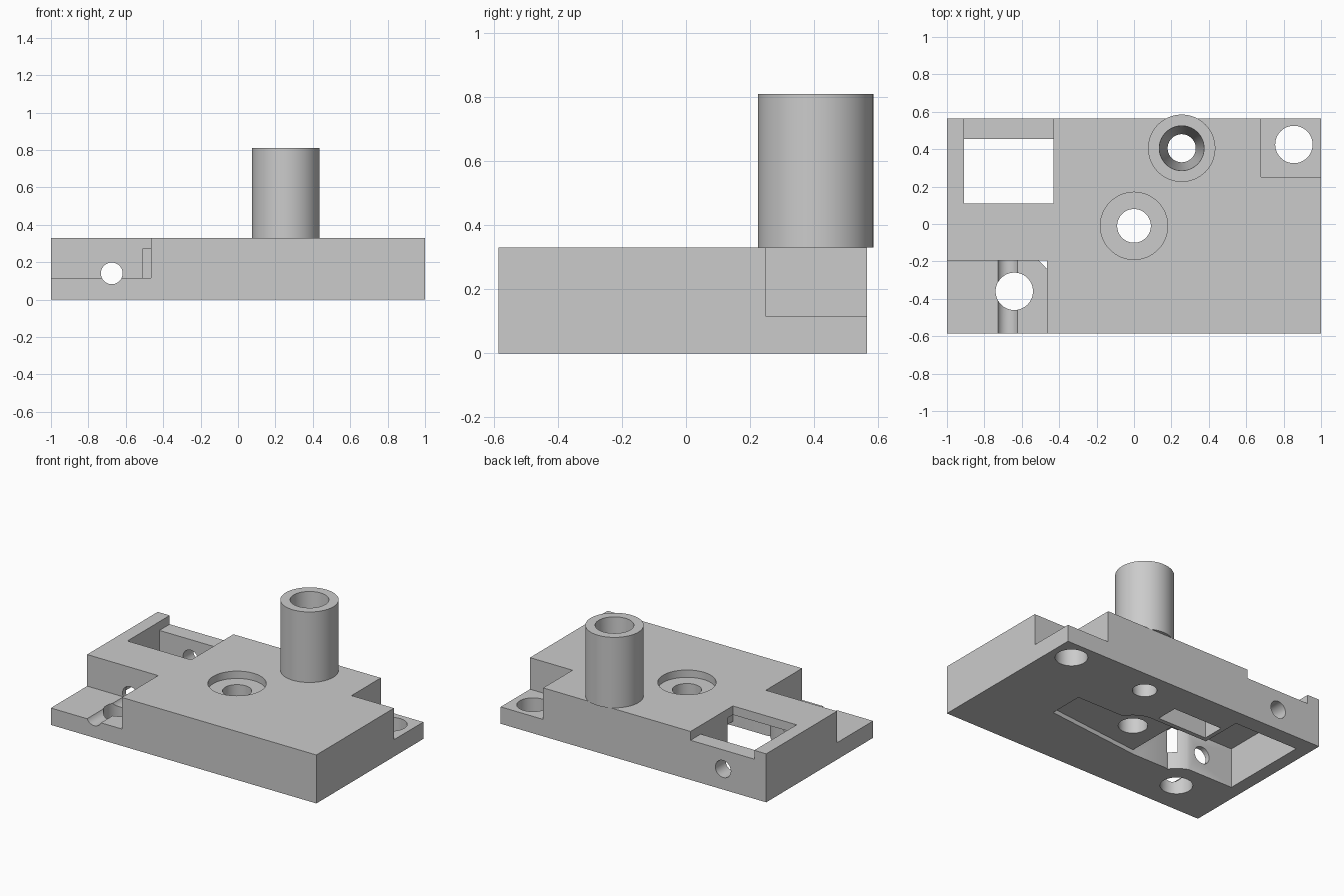
import bpy, bmesh, math

old = bpy.data.objects.get("Cube")
if old:
    bpy.data.objects.remove(old, do_unlink=True)

grey = bpy.data.materials.new("plain grey")
grey.use_nodes = True
GREY = (0.6, 0.6, 0.6, 1)
grey.diffuse_color = GREY
grey.node_tree.nodes["Principled BSDF"].inputs["Base Color"].default_value = GREY

TOP = 0.33          # top of the base block
SHELF = 0.115       # height of the two mounting shelves
ROOF = 0.27         # ceiling of the deep pocket
FRONT, BACK = -0.585, 0.565


def prism(name, outline, z0, z1):
    """Extrude a closed outline between two heights."""
    bm = bmesh.new()
    face = bm.faces.new([bm.verts.new((x, y, z0)) for x, y in outline])
    ext = bmesh.ops.extrude_face_region(bm, geom=[face])
    moved = [v for v in ext["geom"] if isinstance(v, bmesh.types.BMVert)]
    bmesh.ops.translate(bm, verts=moved, vec=(0, 0, z1 - z0))
    bmesh.ops.recalc_face_normals(bm, faces=bm.faces[:])
    mesh = bpy.data.meshes.new(name)
    bm.to_mesh(mesh)
    bm.free()
    mesh.materials.append(grey)
    ob = bpy.data.objects.new(name, mesh)
    bpy.context.collection.objects.link(ob)
    return ob


def box(name, x0, x1, y0, y1, z0, z1):
    return prism(name, [(x0, y0), (x1, y0), (x1, y1), (x0, y1)], z0, z1)


def arc(cx, cy, r, a0, a1, steps):
    angles = [math.radians(a0 + (a1 - a0) * i / steps) for i in range(steps + 1)]
    return [(cx + r * math.cos(a), cy + r * math.sin(a)) for a in angles]


def cylinder(name, x, y, r, z0, z1, r_top=None):
    bpy.ops.mesh.primitive_cone_add(vertices=64, radius1=r, radius2=r_top or r,
                                    depth=z1 - z0, location=(x, y, (z0 + z1) / 2))
    ob = bpy.context.object
    ob.name = name
    ob.data.materials.append(grey)
    return ob


def cut(target, cutter):
    """Subtract the cutter from the target and discard it."""
    cutter.hide_render = True
    bpy.context.view_layer.update()
    mod = target.modifiers.new("cut", 'BOOLEAN')
    mod.operation = 'DIFFERENCE'
    mod.solver = 'EXACT'
    mod.object = cutter
    bpy.context.view_layer.objects.active = target
    bpy.ops.object.modifier_apply(modifier=mod.name)
    bpy.data.objects.remove(cutter, do_unlink=True)


# Base block and the upright tube
base = box("base_block", -1, 1, FRONT, BACK, 0, TOP)
tube = cylinder("upright_tube", 0.255, 0.405, 0.18, TOP, 0.81)

# Corner shelves
cut(base, box("front_shelf_cut", -1.2, -0.465, -0.8, -0.195, SHELF, 0.5))
cut(base, box("back_shelf_cut", 0.68, 1.2, 0.25, 0.8, SHELF, 0.5))

# Window through the top, open to a lowered back wall
cut(base, box("window_cut", -0.91, -0.43, 0.11, 0.8, ROOF, 0.5))

# Deep pocket underneath, bulging inwards round the front shelf hole
bulge = arc(-0.64, -0.36, 0.21, 35, 72, 8)
deep = [(-0.91, 0.455), (-0.91, -0.16)] + bulge[::-1] + [
    (-0.45, -0.235), (-0.19, -0.235), (-0.19, 0.17), (-0.43, 0.17), (-0.43, 0.455)]
cut(base, prism("deep_pocket_cut", deep, -0.1, ROOF))

# Shallow lever recess underneath, rounded about the centre hole
lever = [(-0.25, -0.235), (-0.19, -0.235), (0.51, -0.16), (0.51, 0.08)]
lever += arc(0, -0.01, 0.18, 30, 90, 12) + [(-0.25, 0.17)]
cut(base, prism("lever_recess_cut", lever, -0.1, 0.03))

# Small slot underneath, beside the lever recess
cut(base, box("slot_cut", -0.40, -0.03, 0.20, 0.35, -0.1, 0.2))

# Mounting holes, centre hole and counterbore
for name, x, y, r, z0 in [("front_hole", -0.64, -0.36, 0.1, -0.2),
                          ("back_hole", 0.855, 0.425, 0.1, -0.2),
                          ("centre_hole", 0, -0.01, 0.09, -0.2),
                          ("counterbore", 0, -0.01, 0.18, 0.28)]:
    cut(base, cylinder(name, x, y, r, z0, 0.6))

# Tapered bore through tube and block
for part in (base, tube):
    cut(part, cylinder("bore", 0.255, 0.405, 0.075, -0.002, 0.812, 0.12))

# Long channel running front to back
channel = cylinder("channel", -0.675, 0, 0.058, -0.8, 0.8)
channel.rotation_euler.x = math.pi / 2
channel.location = (-0.675, 0, 0.14)
cut(base, channel)

# Smooth the round surfaces, keep the edges sharp
for part in (base, tube):
    bpy.ops.object.select_all(action='DESELECT')
    part.select_set(True)
    bpy.context.view_layer.objects.active = part
    bpy.ops.object.shade_smooth_by_angle(angle=math.radians(30))
